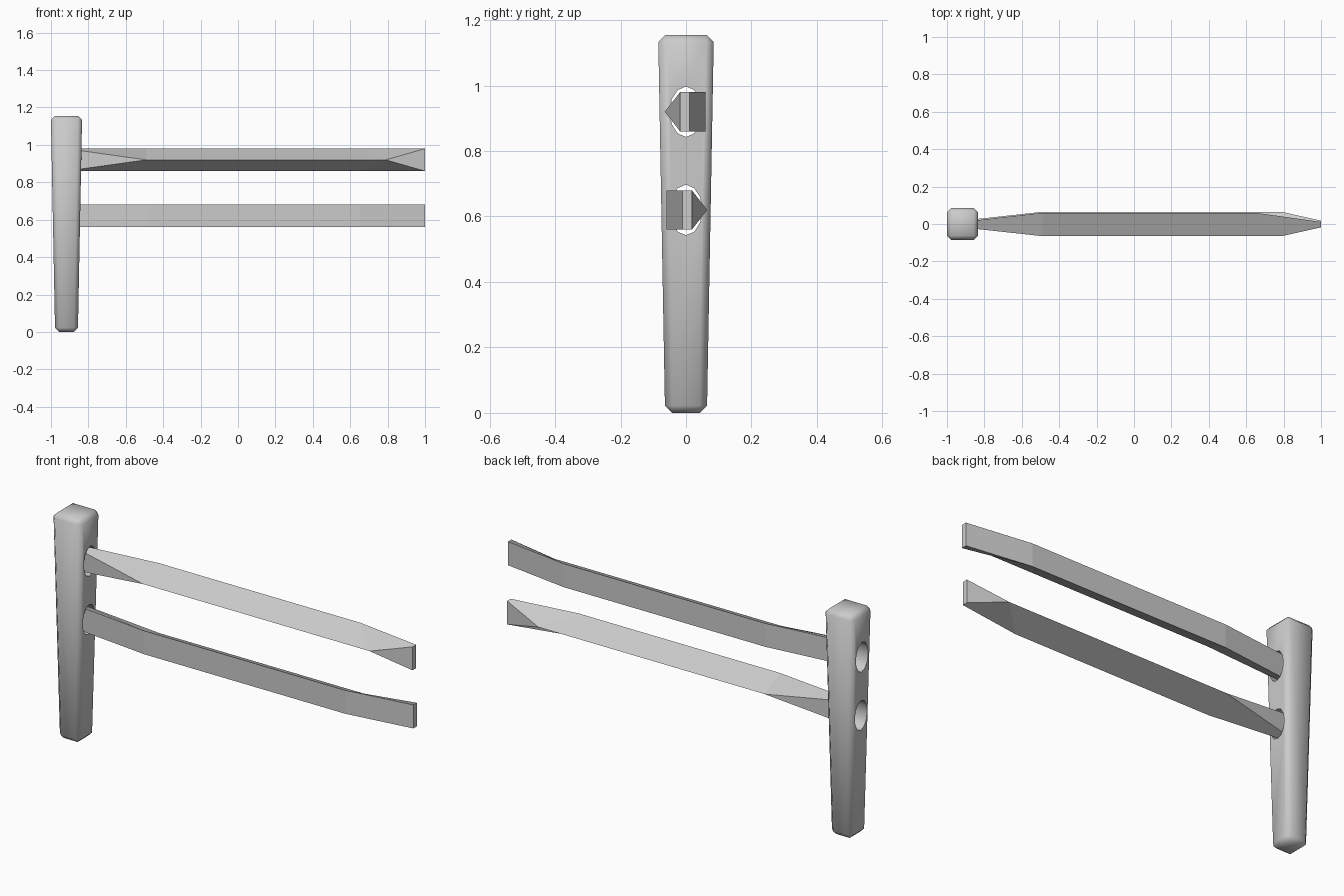
import bpy, bmesh, math
from mathutils import Matrix

if "Cube" in bpy.data.objects:
    bpy.data.objects.remove(bpy.data.objects["Cube"])

POST_X = -0.917
RAILS = {"upper_rail": (0.92, 1), "lower_rail": (0.62, -1)}


def make_object(name, bm):
    bmesh.ops.recalc_face_normals(bm, faces=bm.faces)
    mesh = bpy.data.meshes.new(name)
    bm.to_mesh(mesh)
    bm.free()
    ob = bpy.data.objects.new(name, mesh)
    bpy.context.collection.objects.link(ob)
    return ob


# Tapered post with chamfered edges
bm = bmesh.new()
bmesh.ops.create_cube(bm, size=2)
for v in bm.verts:
    top = v.co.z > 0
    hx, hy, z = (0.0835, 0.085, 1.155) if top else (0.061, 0.064, 0)
    v.co = (POST_X + v.co.x * hx, v.co.y * hy, z)
bmesh.ops.bevel(bm, geom=bm.edges[:], offset=0.022, segments=1, affect='EDGES')
post = make_object("post", bm)

# Oval sockets cut through the post
for name, (z, side) in RAILS.items():
    bm = bmesh.new()
    bmesh.ops.create_cone(bm, cap_ends=True, segments=12, radius1=1, radius2=1, depth=0.4)
    bm.transform(Matrix.Translation((POST_X, 0, z))
                 @ Matrix.Diagonal((1, 0.05, 0.077, 1))
                 @ Matrix.Rotation(math.pi / 2, 4, 'Y'))
    cutter = make_object(name + "_socket_cutter", bm)
    cutter.hide_render = True
    mod = post.modifiers.new("socket", 'BOOLEAN')
    mod.operation = 'DIFFERENCE'
    mod.solver = 'EXACT'
    mod.object = cutter
    bpy.context.view_layer.objects.active = post
    bpy.ops.object.modifier_apply(modifier=mod.name)
    bpy.data.objects.remove(cutter)

bpy.ops.object.select_all(action='DESELECT')
post.select_set(True)
bpy.context.view_layer.objects.active = post
bpy.ops.object.shade_smooth_by_angle(angle=math.radians(60))


# Split rail: triangular middle narrowing to thin rectangular ends
def make_rail(name, z, side):
    bm = bmesh.new()

    def section(end_x, apex_x, back_x):
        front, back = -0.018, 0.011
        pts = [(end_x, front, 0.06), (end_x, front, -0.06),
               (end_x, back, -0.06), (end_x, back, 0.06),
               (apex_x, -0.065, 0), (back_x, 0.06, -0.06), (back_x, 0.06, 0.06)]
        ft, fb, bb, bt, apex, low, high = [bm.verts.new(p) for p in pts]
        for face in ((ft, fb, bb, bt), (ft, fb, apex), (ft, apex, high, bt),
                     (fb, bb, low, apex), (bb, bt, high, low)):
            bm.faces.new(face)
        return apex, low, high

    a = section(-0.92, -0.49, -0.49)
    b = section(1.0, 0.79, 0.65)
    for i in range(3):
        j = (i + 1) % 3
        bm.faces.new((a[i], a[j], b[j], b[i]))
    turn = 0 if side > 0 else math.pi
    bm.transform(Matrix.Translation((0, 0, z)) @ Matrix.Rotation(turn, 4, 'X'))
    make_object(name, bm)


for name, (z, side) in RAILS.items():
    make_rail(name, z, side)
